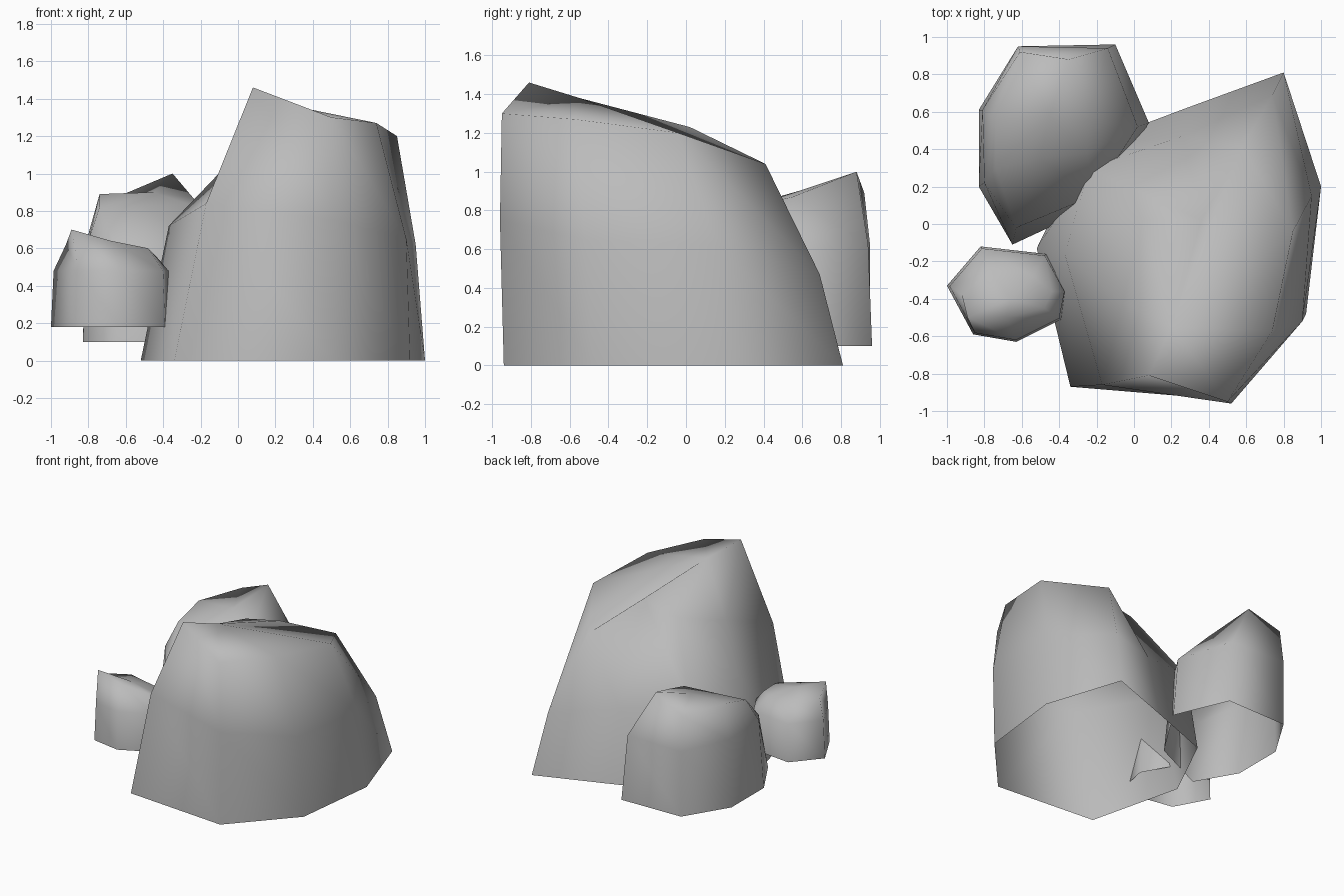
import bpy, bmesh

cube = bpy.data.objects.get("Cube")
if cube:
    bpy.data.objects.remove(cube, do_unlink=True)

# One plain stone colour
stone = bpy.data.materials.new("grey_stone")
stone.use_nodes = True
stone.diffuse_color = (0.5, 0.5, 0.5, 1)
bsdf = stone.node_tree.nodes["Principled BSDF"]
bsdf.inputs["Base Color"].default_value = (0.5, 0.5, 0.5, 1)
bsdf.inputs["Roughness"].default_value = 0.8


def level(outline, z, scale=1.0):
    """Lay an outline flat at height z, scaled about its own middle."""
    cx = sum(p[0] for p in outline) / len(outline)
    cy = sum(p[1] for p in outline) / len(outline)
    return [(cx + (x - cx) * scale, cy + (y - cy) * scale, z) for x, y in outline]


def make_rock(name, rings, hub):
    """Skin stacked rings into an open-bottomed rock, its crown fanned to a hub."""
    bm = bmesh.new()
    loops = [[bm.verts.new(p) for p in ring] for ring in rings]
    top = bm.verts.new(hub)
    count = len(loops[0])
    for i in range(count):
        j = (i + 1) % count
        for low, high in zip(loops, loops[1:]):
            bm.faces.new((low[i], low[j], high[i]))
            bm.faces.new((low[j], high[j], high[i]))
        bm.faces.new((loops[-1][i], loops[-1][j], top))
    bmesh.ops.recalc_face_normals(bm, faces=bm.faces)
    # An open shell: make sure the top looks upward
    bm.normal_update()
    if sum(f.normal.z * f.calc_area() for f in bm.faces) < 0:
        bmesh.ops.reverse_faces(bm, faces=bm.faces)
    for face in bm.faces:
        face.smooth = True
    mesh = bpy.data.meshes.new(name)
    bm.to_mesh(mesh)
    bm.free()
    mesh.materials.append(stone)
    rock = bpy.data.objects.new(name, mesh)
    bpy.context.scene.collection.objects.link(rock)


# Large boulder: wide foot, shoulder on its low side, sloping crown
large_foot = [(-.34, -.87), (.5, -.94), (.92, -.48), (1, .2),
              (.8, .81), (.28, .62), (-.25, .42), (-.52, -.13)]
large_shoulder = [(-.17, -.86, .84), (.52, -.96, .75), (.9, -.52, .65),
                  (.95, .15, .62), (.74, .69, .47), (.26, .47, .55),
                  (-.24, .3, .66), (-.37, -.16, .72)]
large_crown = [(.08, -.81, 1.46), (.5, -.95, 1.3), (.74, -.57, 1.27),
               (.85, -.04, 1.2), (.58, .41, 1.04), (.36, .02, 1.23),
               (.05, .03, 1.16), (-.06, -.42, 1)]
make_rock("large_boulder", [level(large_foot, 0), large_shoulder, large_crown],
          (.2, -.55, 1.38))

# Medium boulder behind it
medium_foot = [(-.1, .96), (-.62, .95), (-.83, .61), (-.83, .2),
               (-.65, -.11), (-.2, .1), (.08, .54)]
medium_shoulder = [(-.14, .94, .62), (-.62, .95, .62), (-.81, .61, .64),
                   (-.8, .22, .64), (-.63, -.02, .55), (-.22, .15, .6),
                   (.02, .52, .6)]
medium_crown = [(-.35, .88, 1), (-.61, .92, .89), (-.74, .56, .89),
                (-.74, .3, .82), (-.5, .35, .83), (-.25, .38, .83),
                (-.24, .55, .87)]
make_rock("medium_boulder", [level(medium_foot, .1), medium_shoulder, medium_crown],
          (-.45, .58, .9))

# Small boulder at the front
small_foot = [(-1, -.33), (-.86, -.59), (-.63, -.63), (-.39, -.51),
              (-.36, -.36), (-.47, -.16), (-.82, -.12)]
small_crown = [(-.92, -.38, .62), (-.89, -.5, .7), (-.68, -.5, .64),
               (-.48, -.45, .6), (-.44, -.36, .56), (-.54, -.28, .58),
               (-.77, -.25, .6)]
make_rock("small_boulder", [level(small_foot, .18),
                            level(small_foot, .48, .96), small_crown],
          (-.66, -.4, .63))
